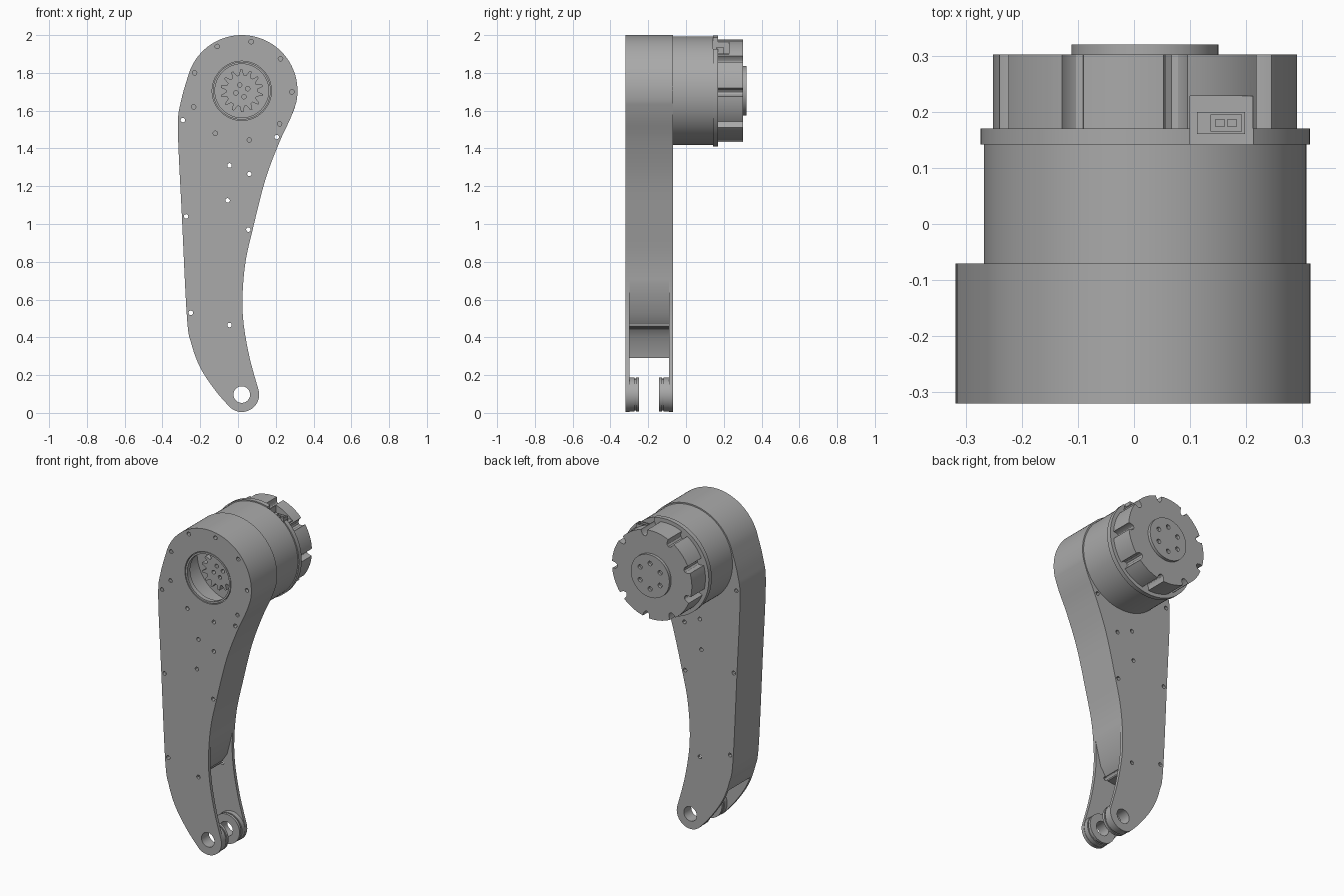
import bpy, bmesh
from math import sin, cos, radians, pi
from mathutils import Vector

if "Cube" in bpy.data.objects:
    bpy.data.objects.remove(bpy.data.objects["Cube"], do_unlink=True)

grey = bpy.data.materials.new("machined_grey")
grey.use_nodes = True
COLOR = (0.4, 0.4, 0.4, 1)
grey.diffuse_color = COLOR
grey.node_tree.nodes["Principled BSDF"].inputs["Base Color"].default_value = COLOR

HUB = (0.02, 1.705)     # motor axis
PIVOT = (0.02, 0.097)   # lower joint axis


def arc(c, r, a0=0, a1=360, n=48):
    """Points on an arc; a full circle omits the repeated end."""
    steps = n if a1 - a0 == 360 else n - 1
    return [(c[0] + r * cos(radians(a0 + (a1 - a0) * i / steps)),
             c[1] + r * sin(radians(a0 + (a1 - a0) * i / steps))) for i in range(n)]


def spline(pts, n=6):
    """Smooth curve through all but the first and last point."""
    p = [Vector(q) for q in pts]
    out = []
    for a, b, c, d in zip(p, p[1:], p[2:], p[3:]):
        for i in range(n):
            t = i / n
            out.append(tuple(0.5 * (2 * b + (c - a) * t + (2 * a - 5 * b + 4 * c - d) * t * t
                                    + (3 * b - a - 3 * c + d) * t ** 3)))
    return out + [tuple(p[-2])]


def add_prism(bm, pts, y0, y1):
    face = bm.faces.new([bm.verts.new((x, y0, z)) for x, z in pts])
    top = bmesh.ops.extrude_face_region(bm, geom=[face])["geom"]
    bmesh.ops.translate(bm, vec=(0, y1 - y0, 0),
                        verts=[v for v in top if isinstance(v, bmesh.types.BMVert)])


def make(name, solids, cuts=(), bevel=0):
    """Extrude each (outline, y0, y1) solid and subtract the cuts."""
    def build(label, items):
        bm = bmesh.new()
        for item in items:
            add_prism(bm, *item)
        bmesh.ops.recalc_face_normals(bm, faces=bm.faces)
        mesh = bpy.data.meshes.new(label)
        bm.to_mesh(mesh)
        bm.free()
        ob = bpy.data.objects.new(label, mesh)
        bpy.context.collection.objects.link(ob)
        mesh.materials.append(grey)
        return ob

    ob = build(name, solids)
    bpy.ops.object.select_all(action="DESELECT")
    bpy.context.view_layer.objects.active = ob
    ob.select_set(True)
    if cuts:
        cutter = build("cutter", cuts)
        cutter.hide_render = True
        mod = ob.modifiers.new("cut", "BOOLEAN")
        mod.operation, mod.solver, mod.object = "DIFFERENCE", "EXACT", cutter
        bpy.ops.object.modifier_apply(modifier=mod.name)
        bpy.data.objects.remove(cutter, do_unlink=True)
    if bevel:
        mod = ob.modifiers.new("bevel", "BEVEL")
        mod.width, mod.segments = bevel, 1
        bpy.ops.object.modifier_apply(modifier=mod.name)
    bpy.ops.object.shade_smooth_by_angle(angle=radians(30))
    return ob


def rect(x0, x1, z0, z1):
    return [(x0, z0), (x1, z0), (x1, z1), (x0, z1)]


# Arm outline, counterclockwise from the head
head = arc(HUB, 0.295, -12, 160, 48)
outer = spline([head[-2], head[-1], (-0.302, 1.65), (-0.318, 1.5), (-0.297, 1.04),
                (-0.27, 0.5), (-0.245, 0.36), (-0.2, 0.24), (-0.125, 0.125),
                (-0.044, 0.032), (0, 0)])
foot = arc(PIVOT, 0.092, 230, 375, 28)
inner = spline([foot[-2], foot[-1], (0.062, 0.29), (0.03, 0.47), (0.024, 0.62),
                (0.04, 0.8), (0.08, 0.98), (0.145, 1.235), (0.218, 1.43),
                (0.278, 1.56), head[0], head[1]])
outline = head + outer[1:-1] + foot + inner[1:-1]

# Screw holes
screws = [(-0.11, 1.94), (0.07, 1.965), (-0.23, 1.8), (-0.235, 1.62), (-0.292, 1.55),
          (0.225, 1.875), (0.285, 1.7), (0.22, 1.53), (0.205, 1.46), (-0.12, 1.48),
          (0.06, 1.445), (-0.045, 1.31), (0.06, 1.265), (-0.055, 1.125),
          (-0.275, 1.04), (0.055, 0.97), (-0.25, 0.53), (-0.045, 0.465)]
screw_cuts = [(arc(s, 0.012, n=12), -0.4, 0) for s in screws]
pivot_cut = (arc(PIVOT, 0.044, n=32), -0.4, 0)

# Side plates
make("front_plate", [(outline, -0.32, -0.30)],
     screw_cuts + [pivot_cut, (arc(HUB, 0.157), -0.4, 0)])
make("back_plate", [(outline, -0.09, -0.07)], screw_cuts + [pivot_cut])

# Core between the plates, open above the lower joint
core = (head + [p for p in outer[1:] if p[1] > 0.285]
        + [(-0.205, 0.29), (-0.18, 0.4), (-0.14, 0.445), (-0.06, 0.455), (-0.01, 0.53)]
        + [p for p in inner if p[1] > 0.65])
make("arm_core", [(core, -0.30, -0.09)],
     [(arc(HUB, 0.235), -0.4, 0)] + screw_cuts)

# Lower joint collars, each with a shallow groove
for name, y, d in (("front_collar", -0.30, 1), ("back_collar", -0.09, -1)):
    bands = ((0.09, 0, 0.028), (0.084, 0.028, 0.036), (0.09, 0.036, 0.052))
    for i, (r, a, b) in enumerate(bands):
        make(f"{name}_{i + 1}", [(arc(PIVOT, r), y + d * a, y + d * b)], [pivot_cut])

# Bearing ring inside the front opening
make("bearing_ring", [(arc(HUB, 0.153), -0.318, -0.29)], [(arc(HUB, 0.142), -0.4, 0)])

# Motor pinion
TEETH = 14
gear = []
for k in range(TEETH):
    for t, r in ((0, 0.083), (0.2, 0.083), (0.36, 0.1), (0.44, 0.113),
                 (0.66, 0.113), (0.74, 0.1), (0.9, 0.083)):
        a = 2 * pi * (k + t) / TEETH
        gear.append((HUB[0] + r * cos(a), HUB[1] + r * sin(a)))
make("pinion", [(gear, -0.22, -0.08)],
     [(arc(c, 0.012, n=12), -0.3, -0.15) for c in arc(HUB, 0.033, 20, 380, 4)])

# Motor housing and flange with a notch for the connector
socket = (rect(0.1, 0.212, 1.9, 2.1), 0.142, 0.228)
make("motor_housing", [(arc(HUB, 0.287, n=72), -0.07, 0.142)])
make("housing_lip", [(arc(HUB, 0.281, n=72), -0.075, -0.06)])
make("motor_flange", [(arc(HUB, 0.294, n=72), 0.142, 0.17)], [socket])

# Rotor cap with nine rounded grooves
rotor = []
for k in range(9):
    mid = 78.5 + 40 * k
    for off, r in ((-4.6, 0.271), (-4.2, 0.25), (-2.6, 0.238), (0, 0.233),
                   (2.6, 0.238), (4.2, 0.25)):
        rotor += arc(HUB, r, mid + off, mid + off + 1, 2)[:1]
    rotor += arc(HUB, 0.271, mid + 4.6, mid + 35, 9)
make("rotor_cap", [(rotor, 0.17, 0.302)], [socket])

# Output boss with six bolt holes
make("output_boss", [(arc(HUB, 0.131), 0.30, 0.32)],
     [(arc(c, 0.014, n=16), 0.303, 0.4) for c in arc(HUB, 0.078, 30, 390, 6)])

# Cable connector
make("connector_shell", [(rect(0.112, 0.198, 1.9, 1.935), 0.16, 0.2)],
     [(rect(0.137, 0.192, 1.91, 2), 0.165, 0.195)])
make("connector_base", [(rect(0.1, 0.212, 1.89, 1.903), 0.142, 0.228)])
for i in range(2):
    x = 0.145 + 0.022 * i
    make(f"connector_pin_{i + 1}", [(rect(x, x + 0.016, 1.905, 1.93), 0.173, 0.187)])
